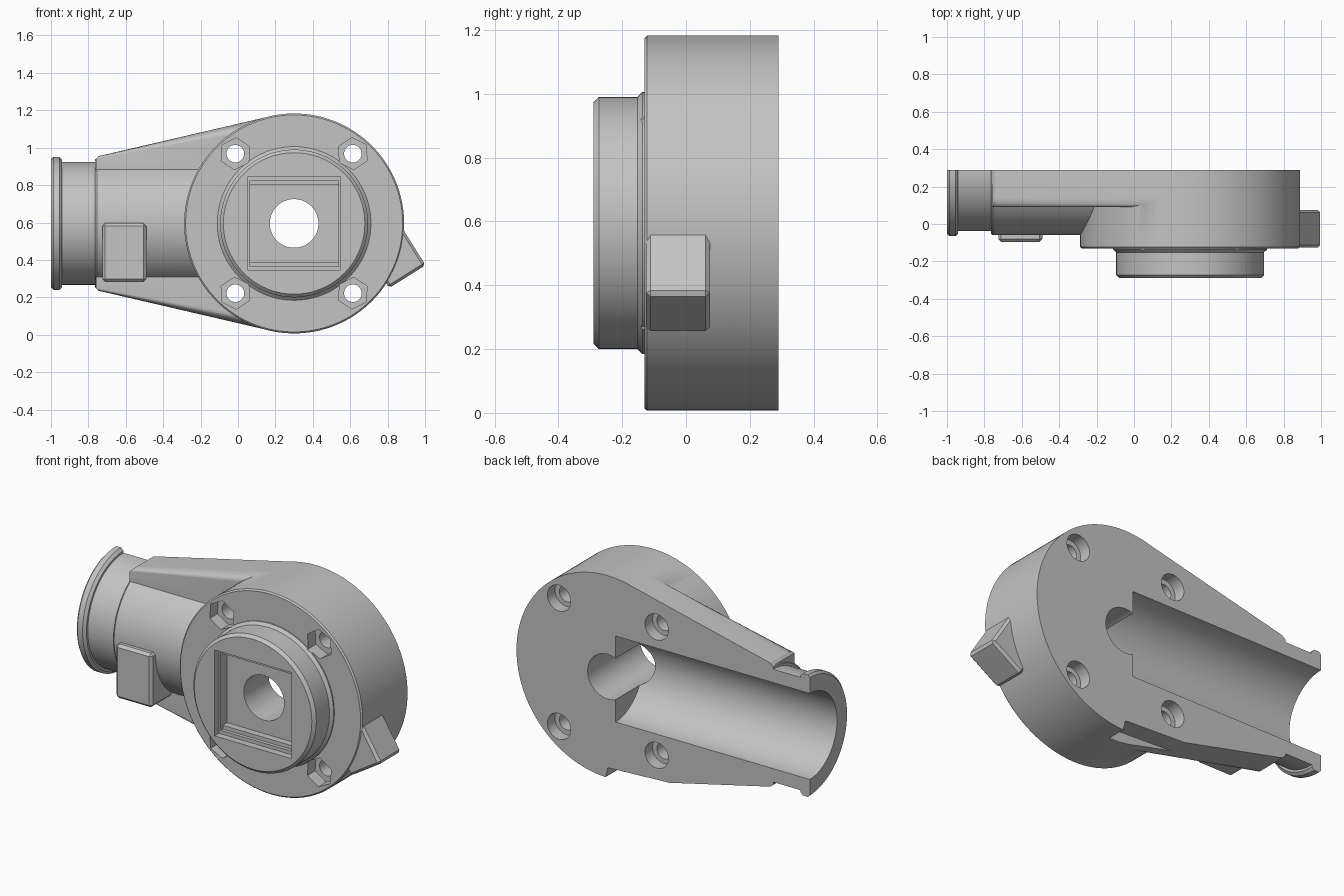
import bpy, bmesh
from math import cos, sin, pi, atan2
from mathutils import Matrix, Vector

old = bpy.data.objects.get("Cube")
if old:
    bpy.data.objects.remove(old, do_unlink=True)

grey = bpy.data.materials.new("plain grey")
grey.use_nodes = True
colour = (0.55, 0.55, 0.55, 1)
grey.diffuse_color = colour
grey.node_tree.nodes["Principled BSDF"].inputs["Base Color"].default_value = colour

CX, CZ = 0.30, 0.595     # disc centre
BACK = 0.29              # flat split face


def finish(name, bm):
    bmesh.ops.recalc_face_normals(bm, faces=bm.faces[:])
    mesh = bpy.data.meshes.new(name)
    bm.to_mesh(mesh)
    bm.free()
    mesh.materials.append(grey)
    obj = bpy.data.objects.new(name, mesh)
    bpy.context.collection.objects.link(obj)
    return obj


def lathe(name, profile, axis, centre, sides=128, phase=0.0):
    """Closed turned solid from (radius, distance along axis) pairs."""
    bm = bmesh.new()
    rings = []
    for r, t in profile:
        ring = []
        for i in range(sides):
            a = phase + 2 * pi * i / sides
            u, v = r * cos(a), r * sin(a)
            p = Vector((u, t, v)) if axis == 'y' else Vector((t, u, v))
            ring.append(bm.verts.new(p + Vector(centre)))
        rings.append(ring)
    for a, b in zip(rings, rings[1:]):
        for i in range(sides):
            j = (i + 1) % sides
            bm.faces.new((a[i], a[j], b[j], b[i]))
    bm.faces.new(rings[0])
    bm.faces.new(rings[-1])
    return finish(name, bm)


def box(name, lo, hi, bevel=0.0, matrix=Matrix()):
    lo, hi = Vector(lo), Vector(hi)
    bm = bmesh.new()
    bmesh.ops.create_cube(bm, size=1)
    for v in bm.verts:
        v.co = (lo + hi) / 2 + Vector(c * s for c, s in zip(v.co, hi - lo))
    if bevel:
        bmesh.ops.bevel(bm, geom=bm.edges[:], offset=bevel, segments=1,
                        affect='EDGES', profile=0.5)
    bm.transform(matrix)
    return finish(name, bm)


def prism(name, outline, y0, y1, fillet=0.0):
    """Extrude an (x, z) outline along y, rounding its long sloping front edges."""
    bm = bmesh.new()
    front = [bm.verts.new((x, y0, z)) for x, z in outline]
    back = [bm.verts.new((x, y1, z)) for x, z in outline]
    bm.faces.new(front)
    bm.faces.new(back)
    n = len(outline)
    for i in range(n):
        j = (i + 1) % n
        bm.faces.new((front[i], front[j], back[j], back[i]))
    if fillet:
        long = [e for e in bm.edges if all(v in front for v in e.verts)
                and abs(e.verts[0].co.x - e.verts[1].co.x) > 0.5]
        bmesh.ops.bevel(bm, geom=long, offset=fillet, segments=6,
                        affect='EDGES', profile=0.5)
    return finish(name, bm)


def combine(target, part, operation):
    mod = target.modifiers.new("combine", 'BOOLEAN')
    mod.operation = operation
    mod.solver = 'EXACT'
    mod.object = part
    part.hide_render = True
    bpy.context.view_layer.objects.active = target
    bpy.ops.object.modifier_apply(modifier=mod.name)
    bpy.data.objects.remove(part, do_unlink=True)


# main disc
housing = lathe("housing", [(0.58, -0.13), (0.588, -0.122), (0.588, 0.4)],
                'y', (CX, 0, CZ))

# front boss with flared foot
boss = lathe("boss", [(0.378, -0.29), (0.395, -0.273), (0.395, -0.152),
                      (0.411, -0.137), (0.411, -0.05)], 'y', (CX, 0, CZ))

# tapered flange tangent to the disc
flange = prism("flange", [(-0.76, CZ - 0.345), (-0.745, CZ - 0.36), (0.163, CZ - 0.571),
                          (CX, CZ - 0.4), (CX, CZ + 0.4), (0.163, CZ + 0.571),
                          (-0.745, CZ + 0.36), (-0.76, CZ + 0.345)], 0.09, 0.4, 0.05)

# tube, neck and end collar
tube = lathe("tube", [(0.342, -0.765), (0.35, -0.755), (0.35, 0.2)], 'x', (0, BACK, CZ))
neck = lathe("neck", [(0.328, -0.97), (0.328, -0.7)], 'x', (0, BACK, CZ))
collar = lathe("collar", [(0.342, -1.0), (0.355, -0.987), (0.355, -0.955),
                          (0.34, -0.94)], 'x', (0, BACK, CZ))

# block on the tube
tube_block = box("tube_block", (-0.725, -0.095, 0.283), (-0.49, 0.2, 0.597), 0.015)

# slanted lug on the disc edge
lug_angle = atan2(0.11, 0.175)
lug = box("side_lug", (-0.23, -0.125, 0), (0, 0.075, 0.24), 0.014,
          Matrix.Translation((1.003, 0, 0.372)) @ Matrix.Rotation(-lug_angle, 4, 'Y'))

for part in (flange, tube, neck, collar, boss, tube_block, lug):
    combine(housing, part, 'UNION')

# split plane, half bore and axle hole
cutters = [
    box("split", (-2, BACK, -1), (2, 1, 2)),
    lathe("bore", [(0.25, -1.2), (0.25, 0.25)], 'x', (0, BACK, CZ)),
    lathe("axle_hole", [(0.13, -0.5), (0.13, 0.5)], 'y', (CX, 0, CZ), 64),
]

# square stepped pocket in the boss
for half_x, half_z, depth in ((0.247, 0.25, 0.04), (0.237, 0.23, 0.06), (0.237, 0.208, 0.1)):
    cutters.append(box("pocket", (CX - half_x, -0.4, CZ - half_z),
                       (CX + half_x, -0.29 + depth, CZ + half_z)))

# bolt holes with hexagonal front seats and round back seats
for sx in (-1, 1):
    for sz in (-1, 1):
        centre = (CX + sx * 0.314, 0, CZ + sz * 0.373)
        cutters += [
            lathe("bolt_hole", [(0.047, -0.4), (0.047, 0.4)], 'y', centre, 32),
            lathe("nut_seat", [(0.085, -0.2), (0.085, -0.06)], 'y', centre, 6,
                  pi / 6 + sx * sz * 0.06),
            lathe("bolt_seat", [(0.075, 0.22), (0.075, 0.4)], 'y', centre, 40),
        ]

# relief under the back edge
cutters.append(prism("relief", [(-0.1, 0.084), (CX, 0.066), (CX + 0.04, -0.1),
                                (-0.1, -0.1)], 0.18, 0.5))

for cutter in cutters:
    combine(housing, cutter, 'DIFFERENCE')

bpy.ops.object.select_all(action='DESELECT')
housing.select_set(True)
bpy.context.view_layer.objects.active = housing
bpy.ops.object.shade_smooth_by_angle(angle=pi / 6)
